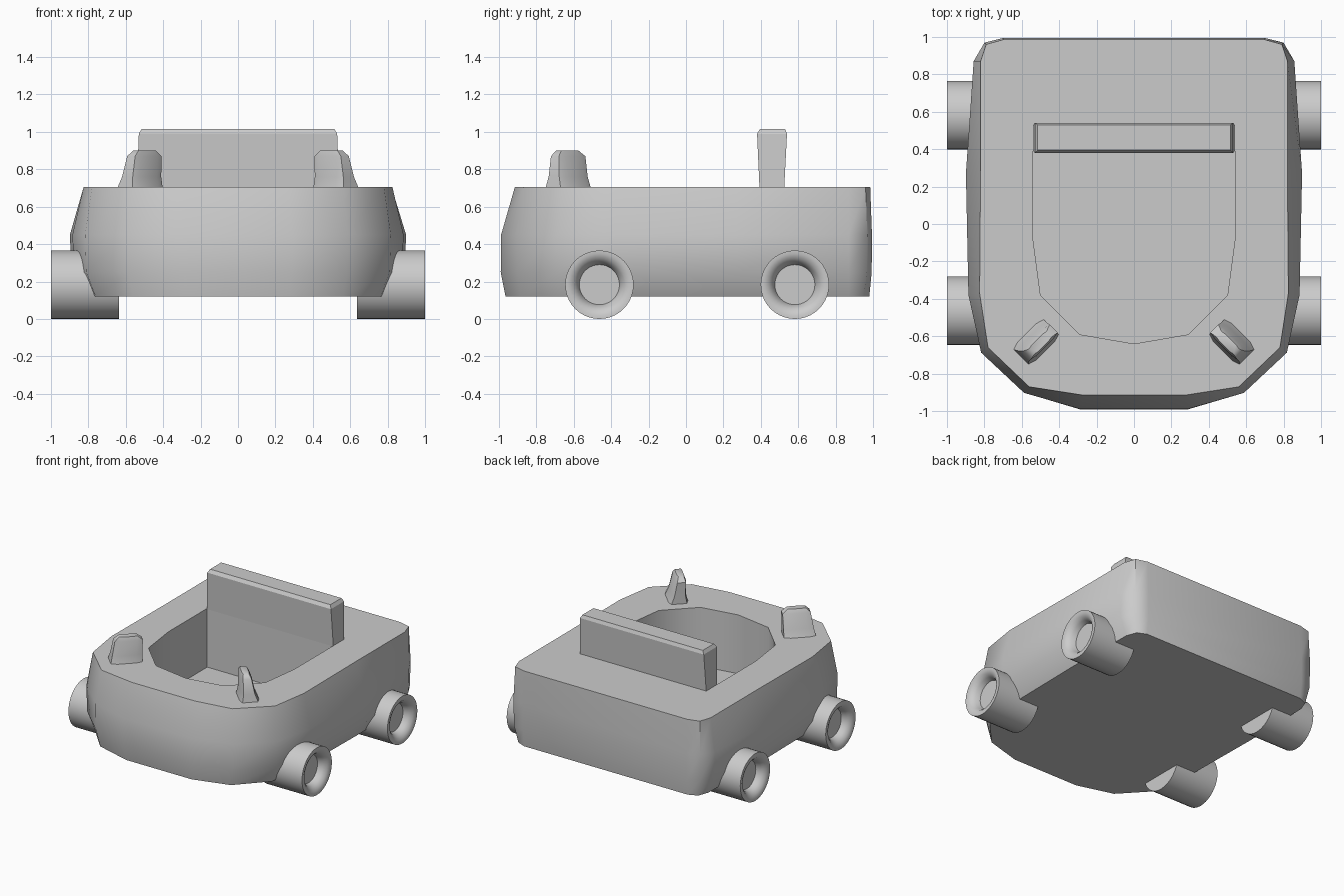
import bpy, bmesh, math
from mathutils import Matrix, Vector

if "Cube" in bpy.data.objects:
    bpy.data.objects.remove(bpy.data.objects["Cube"])


def finish(name, bm, angle=None):
    bmesh.ops.remove_doubles(bm, verts=bm.verts, dist=1e-5)
    bmesh.ops.recalc_face_normals(bm, faces=bm.faces)
    me = bpy.data.meshes.new(name)
    bm.to_mesh(me)
    bm.free()
    ob = bpy.data.objects.new(name, me)
    bpy.context.collection.objects.link(ob)
    if angle:
        smooth(ob, angle)
    return ob


def smooth(ob, angle):
    bpy.ops.object.select_all(action='DESELECT')
    ob.select_set(True)
    bpy.context.view_layer.objects.active = ob
    bpy.ops.object.shade_smooth_by_angle(angle=math.radians(angle))


def loft(bm, loops):
    rings = [[bm.verts.new(p) for p in loop] for loop in loops]
    n = len(rings[0])
    for a, b in zip(rings, rings[1:]):
        for i in range(n):
            j = (i + 1) % n
            bm.faces.new((a[i], a[j], b[j], b[i]))
    bm.faces.new(rings[0][::-1])
    bm.faces.new(rings[-1])


def mirrored(half, z):
    return [(x, y, z) for x, y in half] + [(-x, y, z) for x, y in reversed(half) if x > 0]


def blend(a, b, t):
    return [(p[0] + (q[0] - p[0]) * t, p[1] + (q[1] - p[1]) * t) for p, q in zip(a, b)]


# Body shell: right half outlines at bottom, belt line and top
bottom = [(.28, -.965), (.56, -.885), (.76, -.67), (.80, -.38), (.81, .3), (.80, .87), (.77, .95), (.70, .98)]
belt = [(.29, -.995), (.59, -.905), (.82, -.69), (.89, -.38), (.905, .27), (.86, .87), (.80, .97), (.70, .995)]
top = [(.27, -.915), (.56, -.87), (.78, -.66), (.825, -.37), (.82, .27), (.82, .87), (.79, .96), (.70, .985)]
bm = bmesh.new()
loft(bm, [mirrored(bottom, .12), mirrored(blend(bottom, belt, .85), .25),
          mirrored(blend(belt, top, .08), .45), mirrored(top, .705)])
body = finish("body", bm)

# Cockpit hollow
pit = [(0, -.64), (.29, -.59), (.50, -.38), (.54, -.08), (.54, .45)]
bm = bmesh.new()
loft(bm, [mirrored(pit, .25), mirrored(pit, .9)])
cutter = finish("cockpit_cutter", bm)
cutter.hide_render = True
mod = body.modifiers.new("cockpit", 'BOOLEAN')
mod.operation = 'DIFFERENCE'
mod.solver = 'EXACT'
mod.object = cutter
bpy.context.view_layer.objects.active = body
bpy.ops.object.modifier_apply(modifier=mod.name)
bpy.data.objects.remove(cutter)
smooth(body, 48)

# Seat back: slab flaring slightly towards the top
bm = bmesh.new()
loft(bm, [[(-w, y0, z), (w, y0, z), (w, y1, z), (-w, y1, z)]
          for z, w, y0, y1 in ((.24, .541, .395, .51), (.7, .541, .393, .525),
                               (.99, .53, .38, .54), (1.015, .515, .395, .53))])
finish("seat_back", bm)

# Headlights: flared base narrowing to a thin upright blade, set diagonally
for side, label in ((-1, "left"), (1, "right")):
    bm = bmesh.new()
    loops = []
    for z, cx, cy, l, t in ((.69, .525, -.63, .23, .15), (.76, .515, -.63, .215, .10),
                            (.87, .50, -.63, .20, .075), (.90, .50, -.635, .13, .05)):
        rot = Matrix.Rotation(-math.pi / 4 * side, 3, 'Z')
        loops.append([rot @ Vector((sx * l / 2, sy * t / 2, 0)) + Vector((cx * side, cy, z))
                      for sx, sy in ((-1, -.8), (-.6, -1), (.6, -1), (1, -.8),
                                     (1, .8), (.6, 1), (-.6, 1), (-1, .8))])
    loft(bm, loops)
    finish("headlight_" + label, bm, 45)

# Wheels: revolved tyre with a dished hub
profile = [(.635, .183), (1.0, .183), (1.0, .165), (.99, .14), (.965, .118), (.93, .107)]
N = 40
for sx, label in ((-1, "left"), (1, "right")):
    for y, end in ((-.463, "front"), (.582, "rear")):
        bm = bmesh.new()
        loft(bm, [[(sx * x, y + r * math.cos(2 * math.pi * i / N),
                    .183 + r * math.sin(2 * math.pi * i / N)) for i in range(N)]
                  for x, r in profile])
        finish("wheel_%s_%s" % (end, label), bm, 50)
